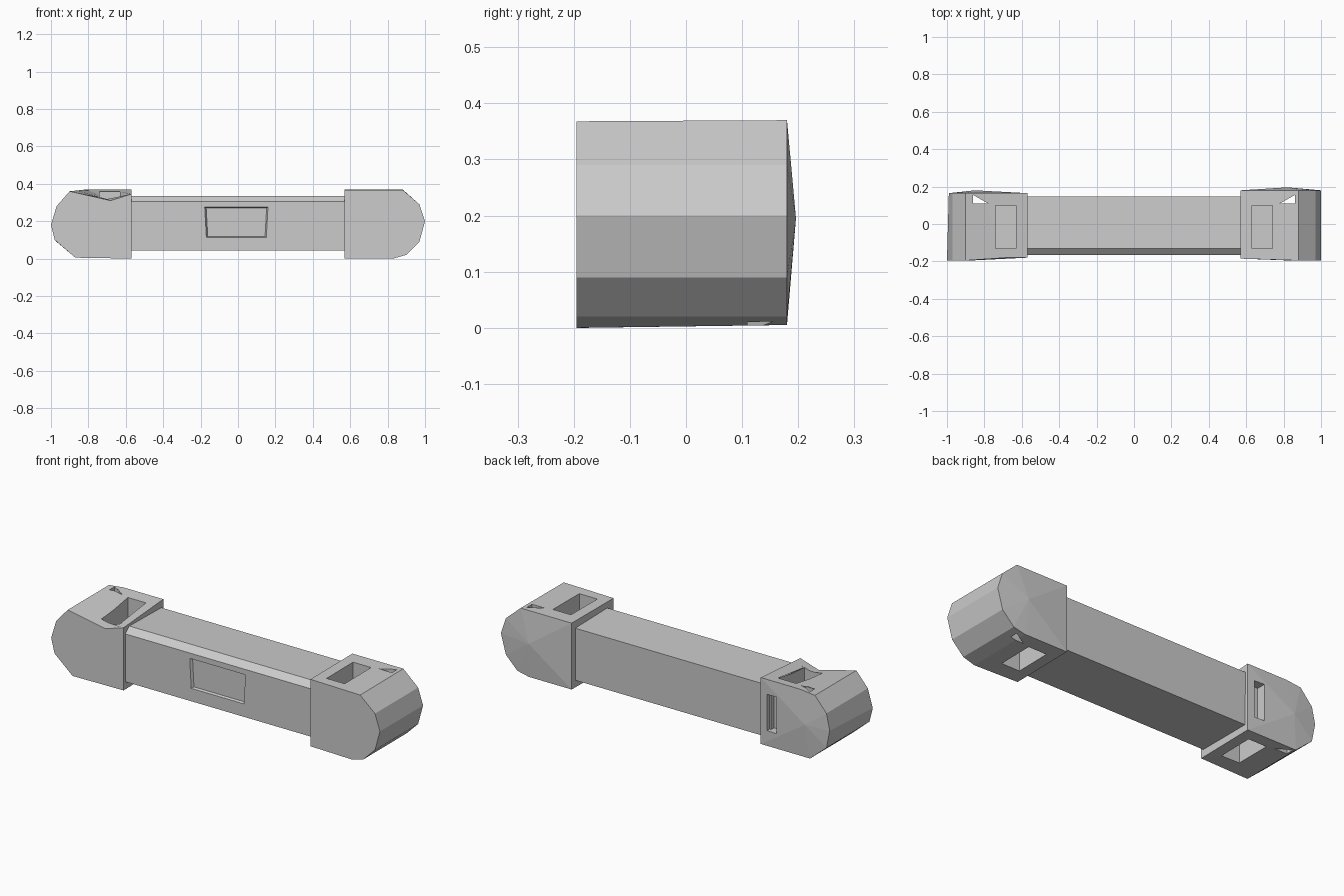
import bpy, bmesh
from mathutils import Vector

if "Cube" in bpy.data.objects:
    bpy.data.objects.remove(bpy.data.objects["Cube"])


def mesh_object(name, bm):
    bmesh.ops.recalc_face_normals(bm, faces=bm.faces)
    mesh = bpy.data.meshes.new(name)
    bm.to_mesh(mesh)
    bm.free()
    obj = bpy.data.objects.new(name, mesh)
    bpy.context.collection.objects.link(obj)
    return obj


def loft(name, front, back, peak=None):
    """Join two matching closed 3D outlines; peak raises the middle of the back."""
    bm = bmesh.new()
    a = [bm.verts.new(p) for p in front]
    b = [bm.verts.new(p) for p in back]
    n = len(a)
    for i in range(n):
        j = (i + 1) % n
        bm.faces.new((a[i], a[j], b[j], b[i]))
    bm.faces.new(a)
    if peak:
        c = bm.verts.new(peak)
        for i in range(n):
            bm.faces.new((b[i], b[(i + 1) % n], c))
    else:
        bm.faces.new(b)
    return mesh_object(name, bm)


def box(name, lo, hi):
    xz = [(lo[0], lo[2]), (hi[0], lo[2]), (hi[0], hi[2]), (lo[0], hi[2])]
    return loft(name, [(x, lo[1], z) for x, z in xz], [(x, hi[1], z) for x, z in xz])


def cut(obj, cutter):
    cutter.hide_render = True
    cutter.hide_viewport = True
    mod = obj.modifiers.new("cut", "BOOLEAN")
    mod.operation = "DIFFERENCE"
    mod.solver = "EXACT"
    mod.object = cutter


# Handle bar with a narrow sloped front top edge
section = [(-0.165, 0.042), (0.145, 0.042), (0.148, 0.33), (-0.13, 0.335), (-0.165, 0.305)]
bar = loft("bar", [(-0.62, y, z) for y, z in section], [(0.62, y, z) for y, z in section])

# Shallow tapered panel on the front of the bar
panel = [(-0.2, 0.29), (0.18, 0.29), (0.17, 0.10), (-0.19, 0.10)]
cut(bar, loft("panel_cutter", [(x, -0.2, z) for x, z in panel],
              [(x * 0.85, -0.152, 0.19 + (z - 0.19) * 0.8) for x, z in panel]))

# Right end block
right_front = [(0.57, 0), (0.83, 0), (0.90, 0.02), (0.97, 0.09), (1, 0.20),
               (0.97, 0.29), (0.88, 0.368), (0.57, 0.368)]
right_back = [(0.57, 0.005), (0.83, 0.005), (0.90, 0.02), (0.97, 0.09), (1, 0.20),
              (0.97, 0.29), (0.88, 0.37), (0.57, 0.37)]
right_end = loft("right_end",
                 [(x, -0.185 if x < 0.6 else -0.195, z) for x, z in right_front],
                 [(x, 0.18, z) for x, z in right_back], (0.82, 0.196, 0.195))

# Left end block, its front top edge dips toward the bar
left_front = [(-0.57, 0), (-0.87, 0.005), (-0.98, 0.10), (-1, 0.18),
              (-0.97, 0.28), (-0.90, 0.36), (-0.68, 0.31), (-0.57, 0.345)]
left_back = [(-0.57, 0.005), (-0.87, 0.005), (-0.97, 0.09), (-0.99, 0.19),
             (-0.97, 0.28), (-0.90, 0.36), (-0.81, 0.37), (-0.57, 0.37)]
left_end = loft("left_end",
                [(x, -0.18 if x > -0.7 else -0.195, z) for x, z in left_front],
                [(x, 0.165, z) for x, z in left_back], (-0.85, 0.18, 0.19))

# Slots in the top and underside of both ends
for end, s in ((right_end, 1), (left_end, -1)):
    x0, x1 = sorted((s * 0.63, s * 0.74))
    cut(end, box("top_slot_cutter", (x0, -0.13, 0.22), (x1, 0.10, 0.5)))
    cut(end, box("bottom_slot_cutter", (x0, -0.10, -0.1), (x1, 0.10, 0.12)))
    # Small triangular opening near the back
    tri = [(s * 0.78, 0.11), (s * 0.86, 0.11), (s * 0.86, 0.155)]
    cut(end, loft("notch_cutter", [(x, y, -0.1) for x, y in tri],
                  [(x, y, 0.5) for x, y in tri]))

# Upright slot in the back of the left end
cut(left_end, box("back_slot_cutter", (-0.67, 0.12, 0.09), (-0.61, 0.3, 0.29)))

# Apply the cuts, then shade
for obj in (bar, right_end, left_end):
    dg = bpy.context.evaluated_depsgraph_get()
    mesh = bpy.data.meshes.new_from_object(obj.evaluated_get(dg))
    obj.modifiers.clear()
    obj.data = mesh
for obj in list(bpy.data.objects):
    if obj.name.split(".")[0].endswith("cutter"):
        bpy.data.objects.remove(obj)
